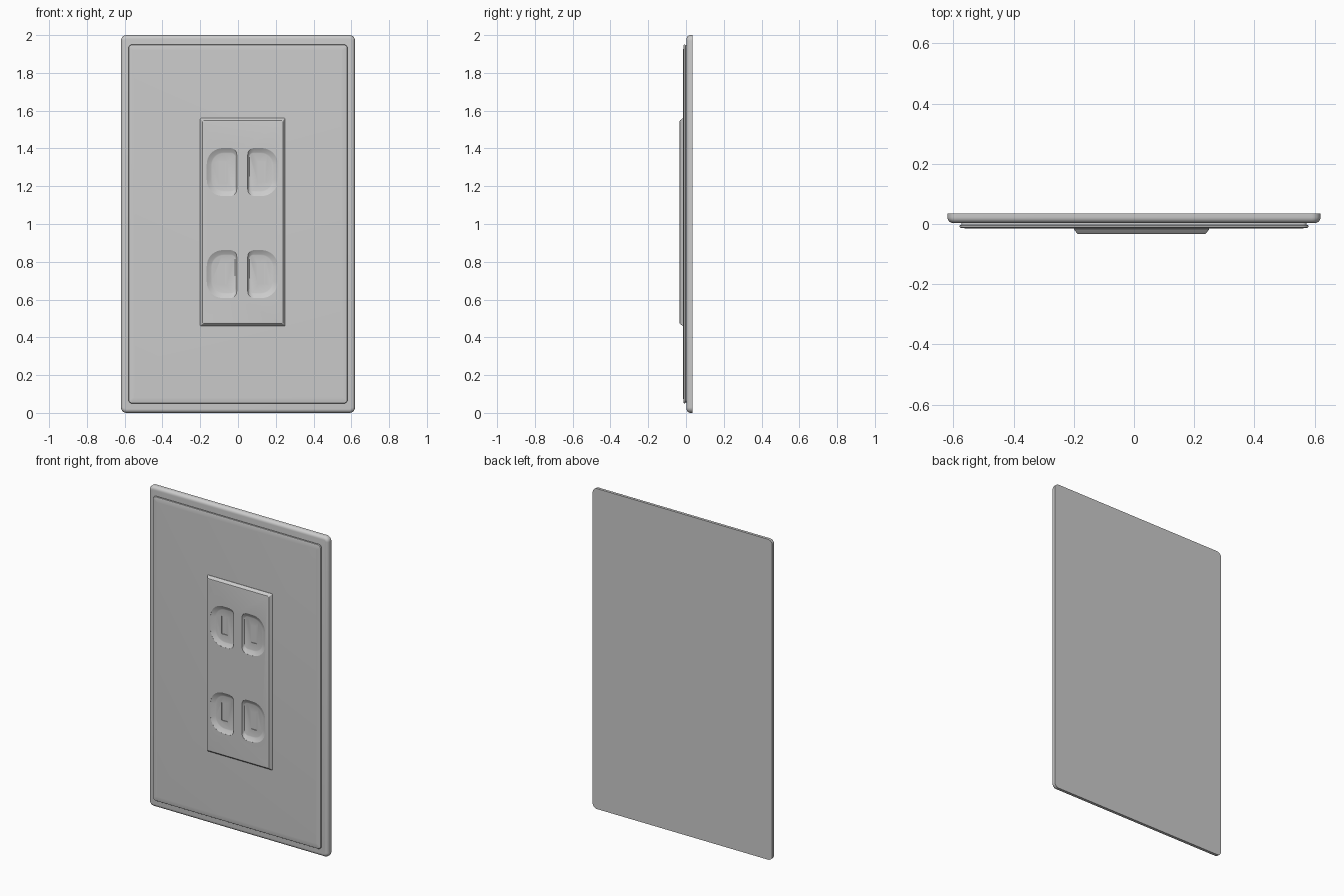
import bpy, bmesh
from math import sin, cos, pi, radians

if "Cube" in bpy.data.objects:
    bpy.data.objects.remove(bpy.data.objects["Cube"])


def outline(x0, x1, z0, z1, r_left, r_right, seg=8):
    """Rounded rectangle with separate radii for the left and right corners."""
    pts = []
    for cx, cz, r, start in ((x1 - r_right, z1 - r_right, r_right, 0),
                             (x0 + r_left, z1 - r_left, r_left, 1),
                             (x0 + r_left, z0 + r_left, r_left, 2),
                             (x1 - r_right, z0 + r_right, r_right, 3)):
        for i in range(seg + 1):
            a = (start + i / seg) * pi / 2
            pts.append((cx + r * cos(a), cz + r * sin(a)))
    return pts


def loft(name, rings):
    """Capped solid through a list of (outline, y) rings."""
    bm = bmesh.new()
    loops = [[bm.verts.new((x, y, z)) for x, z in pts] for pts, y in rings]
    for a, b in zip(loops, loops[1:]):
        n = len(a)
        for i in range(n):
            j = (i + 1) % n
            bm.faces.new((a[i], a[j], b[j], b[i]))
    bm.faces.new(loops[0])
    bm.faces.new(loops[-1])
    bmesh.ops.recalc_face_normals(bm, faces=bm.faces)
    me = bpy.data.meshes.new(name)
    bm.to_mesh(me)
    bm.free()
    ob = bpy.data.objects.new(name, me)
    bpy.context.collection.objects.link(ob)
    return ob


def slab(name, x0, x1, z0, z1, r, steps):
    """Rounded panel; steps are (inset, y) from back to front."""
    return loft(name, [(outline(x0 + d, x1 - d, z0 + d, z1 - d,
                                max(r - d, 0.003), max(r - d, 0.003)), y)
                       for d, y in steps])


def round_over(y_back, y_front, r, n=6):
    """Section steps with a quarter-round front edge."""
    arc = [(r * (1 - cos(i / n * pi / 2)), y_front + r * (1 - sin(i / n * pi / 2)))
           for i in range(n + 1)]
    return [(0, y_back)] + arc


# Wall plate with raised, slightly undercut panel
plate = slab("wall_plate", -0.62, 0.62, 0, 2, 0.03, round_over(0.035, 0.003, 0.02))
panel = slab("raised_panel", -0.58, 0.58, 0.05, 1.95, 0.02,
             [(0.006, 0.01), (0.006, -0.003), (0, -0.005), (0, -0.009),
              (0.002, -0.012), (0.008, -0.0135), (0.03, -0.015)])

# Socket insert with chamfered edges
FRONT = -0.034
insert = slab("socket_insert", -0.2, 0.25, 0.46, 1.56, 0.004,
              [(0, 0.005), (0, -0.017), (0.009, -0.029), (0.013, -0.033), (0.018, FRONT)])

# Cutters: D-shaped recesses (mirrored pairs) and sloped blade slots
MID = 0.0225
recesses, slots = [], []
for cz in (1.275, 0.735):
    for side in (-1, 1):
        rings = []
        for d, y in ((0, -0.05), (0, FRONT + 0.0004), (0.004, FRONT + 0.0025),
                     (0.022, FRONT + 0.0135), (0.028, FRONT + 0.015)):
            xi, xo = 0.029 + d * 0.3, 0.188 - d
            inner, outer = 0.035 - d * 0.5, 0.085 - d * 0.8
            h = 0.127 - d
            pts = outline(xi, xo, cz - h, cz + h, inner, outer)
            rings.append(([(MID + side * x, z) for x, z in pts], y))
        recesses.append(loft("recess_cutter", rings))

        x0 = MID + side * 0.1025 - 0.02
        box = [(x0, x0 + 0.042), (x0, x0 + 0.042), (x0, x0 + 0.008)]
        slots.append(loft("slot_cutter", [
            ([(a, cz - 0.055), (b, cz - 0.055), (b, cz + 0.055), (a, cz + 0.055)], y)
            for (a, b), y in zip(box, (-0.05, FRONT + 0.0155, FRONT + 0.028))]))

for cutter in recesses + slots:
    cutter.hide_render = True
    mod = insert.modifiers.new("cut", 'BOOLEAN')
    mod.operation = 'DIFFERENCE'
    mod.solver = 'EXACT'
    mod.object = cutter
bpy.context.view_layer.objects.active = insert
for mod in list(insert.modifiers):
    bpy.ops.object.modifier_apply(modifier=mod.name)
for cutter in recesses + slots:
    bpy.data.objects.remove(cutter)

# Smooth rounded edges, keep creases sharp
for ob in (plate, panel, insert):
    bpy.ops.object.select_all(action='DESELECT')
    ob.select_set(True)
    bpy.context.view_layer.objects.active = ob
    bpy.ops.object.shade_smooth_by_angle(angle=radians(30))
